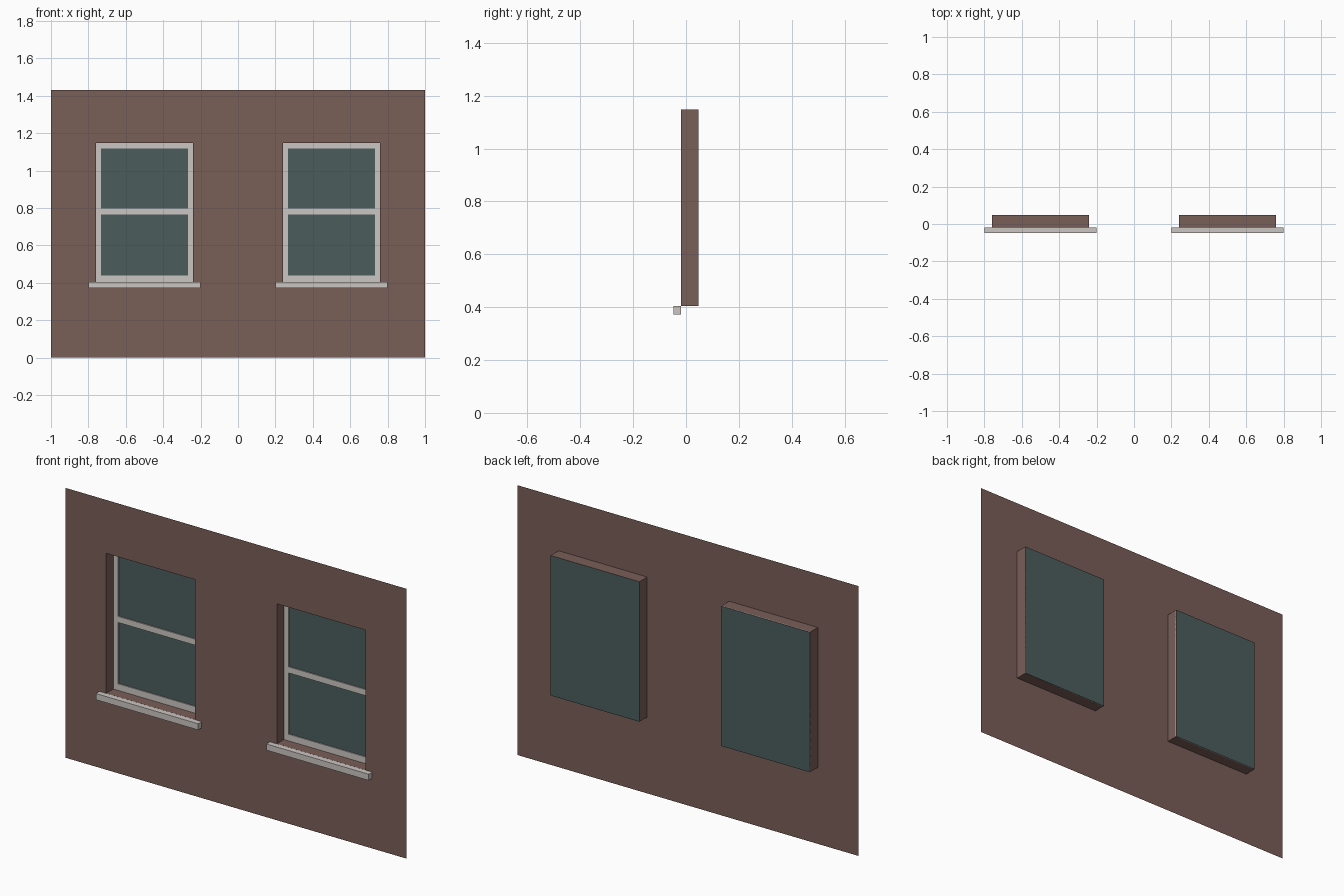
import bpy
import bmesh

if "Cube" in bpy.data.objects:
    bpy.data.objects.remove(bpy.data.objects["Cube"], do_unlink=True)


def make_material(name, r, g, b):
    mat = bpy.data.materials.new(name)
    mat.use_nodes = True
    mat.diffuse_color = (r, g, b, 1)
    mat.node_tree.nodes["Principled BSDF"].inputs["Base Color"].default_value = (r, g, b, 1)
    return mat


BRICK = make_material("brown wall", 0.195, 0.112, 0.097)
TRIM = make_material("pale trim", 0.60, 0.565, 0.54)
GLASS = make_material("dark teal glass", 0.072, 0.108, 0.108)

WALL_Y, GLASS_Y = -0.018, 0.048
TOP = 1.43
INNER, OUTER = 0.24, 0.76      # opening sides, mirrored in x
LOW, HIGH = 0.405, 1.147       # opening bottom and top
BAR = 0.028                    # frame width


def finish(name, bm, mat):
    mesh = bpy.data.meshes.new(name)
    bm.to_mesh(mesh)
    bm.free()
    mesh.materials.append(mat)
    obj = bpy.data.objects.new(name, mesh)
    bpy.context.collection.objects.link(obj)
    return obj


def add_box(bm, x0, x1, y0, y1, z0, z1):
    for v in bmesh.ops.create_cube(bm, size=1)["verts"]:
        v.co.x = x1 if v.co.x > 0 else x0
        v.co.y = y1 if v.co.y > 0 else y0
        v.co.z = z1 if v.co.z > 0 else z0


# Thin wall sheet with two openings, their edges drawn back as reveals
bm = bmesh.new()
xs = [-1, -OUTER, -INNER, INNER, OUTER, 1]
zs = [0, LOW, HIGH, TOP]
grid = [[bm.verts.new((x, WALL_Y, z)) for x in xs] for z in zs]
hole_edges = []
for j in range(len(zs) - 1):
    for i in range(len(xs) - 1):
        corners = (grid[j][i], grid[j][i + 1], grid[j + 1][i + 1], grid[j + 1][i])
        if j == 1 and i in (1, 3):
            hole_edges.append(corners)
        else:
            bm.faces.new(corners)
for corners in hole_edges:
    back = [bm.verts.new((v.co.x, GLASS_Y, v.co.z)) for v in corners]
    for k in range(4):
        n = (k + 1) % 4
        bm.faces.new((corners[n], corners[k], back[k], back[n]))
bmesh.ops.recalc_face_normals(bm, faces=bm.faces)
bm.faces.ensure_lookup_table()
if bm.faces[0].normal.y > 0:
    bmesh.ops.reverse_faces(bm, faces=bm.faces)
finish("wall", bm, BRICK)

for side, x0, x1 in (("right", -OUTER, -INNER), ("left", INNER, OUTER)):
    # Glass pane closing the back of the recess
    bm = bmesh.new()
    bm.faces.new([bm.verts.new((x, GLASS_Y, z))
                  for x, z in ((x0, LOW), (x1, LOW), (x1, HIGH), (x0, HIGH))])
    finish(side + "_glass", bm, GLASS)

    # Frame with a middle rail, lying on the glass
    bm = bmesh.new()
    y0, y1 = GLASS_Y - 0.006, GLASS_Y - 0.001
    add_box(bm, x0, x0 + BAR, y0, y1, LOW, HIGH)
    add_box(bm, x1 - BAR, x1, y0, y1, LOW, HIGH)
    middle = (LOW + HIGH + 0.01) / 2
    for z0, z1 in ((LOW, LOW + 0.035), (middle - 0.016, middle + 0.016), (HIGH - BAR, HIGH)):
        add_box(bm, x0 + BAR, x1 - BAR, y0, y1, z0, z1)
    finish(side + "_window_frame", bm, TRIM)

    # Projecting sill
    bm = bmesh.new()
    add_box(bm, x0 - 0.04, x1 + 0.04, -0.048, WALL_Y - 0.0005, 0.372, LOW)
    finish(side + "_sill", bm, TRIM)
